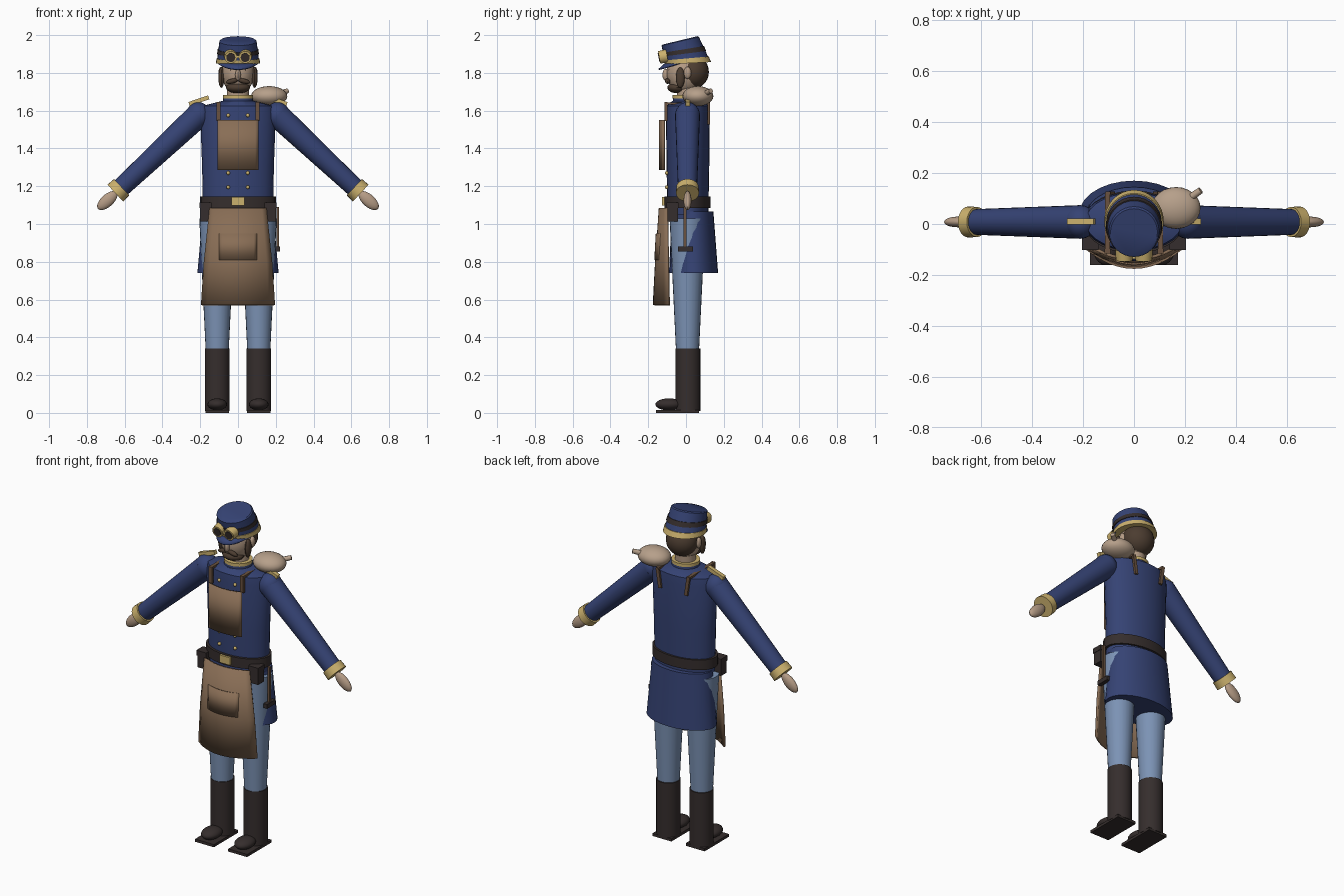
import bpy, bmesh, math
from mathutils import Vector, Matrix

if "Cube" in bpy.data.objects:
    bpy.data.objects.remove(bpy.data.objects["Cube"])

COLOURS = {
    "navy_cloth": (0.036, 0.056, 0.175), "pale_blue_cloth": (0.20, 0.29, 0.46),
    "apron_tan": (0.25, 0.155, 0.092), "black_leather": (0.036, 0.027, 0.026),
    "brass": (0.60, 0.44, 0.155), "skin": (0.46, 0.33, 0.235),
    "sack_canvas": (0.47, 0.35, 0.255), "dark_hair": (0.072, 0.046, 0.03),
    "brown_strap": (0.145, 0.085, 0.05),
}
MATS = {}
for key, c in COLOURS.items():
    MATS[key] = bpy.data.materials.new(key)
    MATS[key].diffuse_color = (*c, 1)


def finish(name, mat, bm, thick=0):
    bmesh.ops.recalc_face_normals(bm, faces=bm.faces)
    me = bpy.data.meshes.new(name)
    bm.to_mesh(me)
    bm.free()
    for p in me.polygons:
        p.use_smooth = True
    me.set_sharp_from_angle(angle=math.radians(35))
    me.materials.append(MATS[mat])
    ob = bpy.data.objects.new(name, me)
    bpy.context.collection.objects.link(ob)
    if thick:
        mod = ob.modifiers.new("thickness", 'SOLIDIFY')
        mod.thickness, mod.offset = thick, 0
    return ob


def loft(name, mat, rings, n=28):
    """Stack of ellipses: (x, y, z, rx, ry, slope along y)."""
    bm = bmesh.new()
    loops = []
    for x, y, z, rx, ry, sl in rings:
        loop = []
        for i in range(n):
            a = 2 * math.pi * i / n
            dy = ry * math.sin(a)
            loop.append(bm.verts.new((x + rx * math.cos(a), y + dy, z + sl * dy)))
        loops.append(loop)
    for a, b in zip(loops, loops[1:]):
        for i in range(n):
            j = (i + 1) % n
            bm.faces.new((a[i], a[j], b[j], b[i]))
    bm.faces.new(loops[0])
    bm.faces.new(loops[-1])
    return finish(name, mat, bm)


def limb(name, mat, a, b, r1, r2, n=20):
    a, b = Vector(a), Vector(b)
    d = b - a
    m = Matrix.Translation((a + b) / 2) @ d.to_track_quat('Z', 'Y').to_matrix().to_4x4()
    bm = bmesh.new()
    bmesh.ops.create_cone(bm, cap_ends=True, segments=n, radius1=r1, radius2=r2, depth=d.length, matrix=m)
    return finish(name, mat, bm)


def ball(name, mat, c, r, roll=0, n=20):
    m = Matrix.Translation(c) @ Matrix.Rotation(roll, 4, 'Y') @ Matrix.Diagonal((*r, 1))
    bm = bmesh.new()
    bmesh.ops.create_uvsphere(bm, u_segments=n, v_segments=n // 2 + 2, radius=1, matrix=m)
    return finish(name, mat, bm)


def box(name, mat, c, size, roll=0, pitch=0):
    m = (Matrix.Translation(c) @ Matrix.Rotation(roll, 4, 'Y') @ Matrix.Rotation(pitch, 4, 'X')
         @ Matrix.Diagonal((*size, 1)))
    bm = bmesh.new()
    bmesh.ops.create_cube(bm, size=1, matrix=m)
    return finish(name, mat, bm)


def grid(name, mat, rows, thick):
    bm = bmesh.new()
    vs = [[bm.verts.new(p) for p in row] for row in rows]
    for a, b in zip(vs, vs[1:]):
        for i in range(len(a) - 1):
            bm.faces.new((a[i], a[i + 1], b[i + 1], b[i]))
    return finish(name, mat, bm, thick)


def sheet(name, mat, rows, thick=0.012, n=12):
    """Bowed cloth panel: rows of (z, half width, edge y, middle y)."""
    ts = [2 * i / n - 1 for i in range(n + 1)]
    return grid(name, mat, [[(w * t, ye + (ym - ye) * (1 - t * t), z) for t in ts]
                            for z, w, ye, ym in rows], thick)


# Coat body, skirt, collar and neck
loft("coat_body", "navy_cloth", [(0, .01, 1.05, .185, .108, 0), (0, .01, 1.3, .19, .113, 0),
     (0, .01, 1.58, .20, .116, 0), (0, .01, 1.625, .19, .112, 0), (0, .005, 1.65, .09, .08, 0)])
loft("coat_skirt", "navy_cloth", [(0, .04, .74, .215, .13, 0), (0, .035, 1.065, .186, .11, 0)])
loft("collar", "navy_cloth", [(0, .003, 1.61, .082, .076, 0), (0, .003, 1.668, .078, .072, 0)])
loft("collar_trim", "brass", [(0, .003, 1.664, .08, .075, 0), (0, .003, 1.682, .08, .075, 0)])
loft("neck", "skin", [(0, .005, 1.66, .058, .055, 0), (0, .01, 1.76, .058, .055, 0)])

# Belt, buckle and coat buttons
loft("belt", "black_leather", [(0, .008, 1.085, .2, .123, 0), (0, .008, 1.145, .2, .123, 0)])
box("buckle", "brass", (0, -.117, 1.12), (.07, .02, .045))
for s in (-1, 1):
    for z in (1.575, 1.27, 1.195):
        ball("button", "brass", (s * .052, -.102, z), (.01, .01, .01), n=10)

# Apron: skirt, pocket and bib
sheet("apron_skirt", "apron_tan", [(.57, .193, -.09, -.17), (.8, .178, -.095, -.158), (1.085, .148, -.1, -.138)])
sheet("apron_pocket", "apron_tan", [(.81, .10, -.142, -.165), (.95, .10, -.134, -.157)], .006)
sheet("apron_bib", "apron_tan", [(1.285, .108, -.118, -.136), (1.55, .108, -.118, -.138)])

for s, side in ((-1, "right"), (1, "left")):
    # Legs and boots
    x = s * .11
    limb(side + "_trouser_leg", "pale_blue_cloth", (x, .008, .33), (x, .008, 1.03), .061, .095, 24)
    limb(side + "_boot_shaft", "black_leather", (x, .01, .01), (x, .01, .34), .066, .066, 24)
    ball(side + "_boot_toe", "black_leather", (x, -.09, .045), (.052, .072, .032))
    box(side + "_boot_sole", "black_leather", (x, -.045, .008), (.125, .23, .016))

    # Arm, cuff and hand
    sh, wr = Vector((s * .21, .008, 1.575)), Vector((s * .632, .008, 1.18))
    d = (wr - sh).normalized()
    ball(side + "_shoulder", "navy_cloth", sh, (.066, .066, .07))
    limb(side + "_sleeve", "navy_cloth", sh, wr, .066, .05, 24)
    limb(side + "_cuff", "brass", wr - d * .022, wr + d * .024, .059, .061, 24)
    ball(side + "_hand", "skin", wr + d * .082, (.066, .021, .033), s * .73)

    # Shoulder board, apron strap, belt pouch
    box(side + "_shoulder_board", "brass", (s * .207, .01, 1.653), (.11, .024, .022), s * .33)
    box(side + "_strap_front", "brown_strap", (s * .104, -.107, 1.595), (.022, .016, .1))
    box(side + "_strap_top", "brown_strap", (s * .104, .005, 1.638), (.02, .235, .012))
    box(side + "_strap_back", "brown_strap", (s * .094, .121, 1.585), (.02, .012, .115), s * .15)
    box(side + "_pouch", "black_leather", (s * .172, -.07, 1.063), (.058, .055, .1))
    box(side + "_pouch_flap", "black_leather", (s * .172, -.071, 1.1), (.064, .062, .03))

    # Ear, sideburn, eye and moustache half
    ball(side + "_ear", "skin", (s * .09, .008, 1.8), (.014, .02, .032), n=12)
    ball(side + "_sideburn", "dark_hair", (s * .088, -.03, 1.775), (.016, .024, .055), n=12)
    ball(side + "_eye", "black_leather", (s * .034, -.085, 1.815), (.01, .008, .008), n=8)
    ball(side + "_moustache", "dark_hair", (s * .03, -.097, 1.757), (.036, .014, .013), s * .25, n=12)

    # Goggle cup, lens
    limb(side + "_goggle_cup", "brass", (s * .038, -.1, 1.89), (s * .038, -.142, 1.882), .036, .033)
    limb(side + "_goggle_lens", "black_leather", (s * .038, -.135, 1.883), (s * .038, -.145, 1.881), .024, .024)
box("goggle_bridge", "brass", (0, -.132, 1.885), (.03, .012, .012))

# Head and hair
ball("head", "skin", (0, -.005, 1.8), (.086, .098, .112), n=28)
ball("hair", "dark_hair", (0, .035, 1.805), (.091, .086, .09), n=24)
ball("nose", "skin", (0, -.105, 1.79), (.015, .02, .032), n=12)
ball("beard", "dark_hair", (0, -.045, 1.722), (.064, .054, .03), n=16)


# Cap, tipping forward towards the crown
def cap_ring(t, grow=0):
    r = .118 - .02 * t + grow
    return (0, .008 - .04 * t, 1.858 + .114 * t, r - .006 * (1 - t), r, .06 + .18 * t)


loft("cap", "navy_cloth", [cap_ring(t) for t in (0, .35, .7, .96)] + [cap_ring(1, -.006)], 32)
loft("cap_band", "brass", [cap_ring(-.06, .004), cap_ring(.16, .004)], 32)
loft("goggle_strap", "black_leather", [cap_ring(.38, .004), cap_ring(.58, .004)], 32)
rows = []
for k in (0, .5, 1):
    row = []
    for i in range(15):
        a = math.radians(-160 + 140 * i / 14)
        w = max(0, -math.sin(a) - .34) / .66 * k
        row.append((.112 * math.cos(a), .008 + (.116 + .036 * w) * math.sin(a), 1.85 - .032 * w))
    rows.append(row)
grid("cap_brim", "navy_cloth", rows, .007)

# Canvas bag on the shoulder with its spout
ball("shoulder_bag", "sack_canvas", (.165, .063, 1.677), (.096, .082, .053), n=24)
limb("bag_spout", "sack_canvas", (.215, .1, 1.69), (.262, .132, 1.705), .015, .013, 12)

# Hammer hanging at the hip
box("hammer_handle", "brown_strap", (.21, -.005, .98), (.014, .015, .22))
box("hammer_head", "black_leather", (.21, -.003, .868), (.024, .08, .026))

for m in bpy.data.materials:
    if m.users and not m.is_grease_pencil:
        m.use_nodes = True
        m.node_tree.nodes["Principled BSDF"].inputs["Base Color"].default_value = m.diffuse_color
